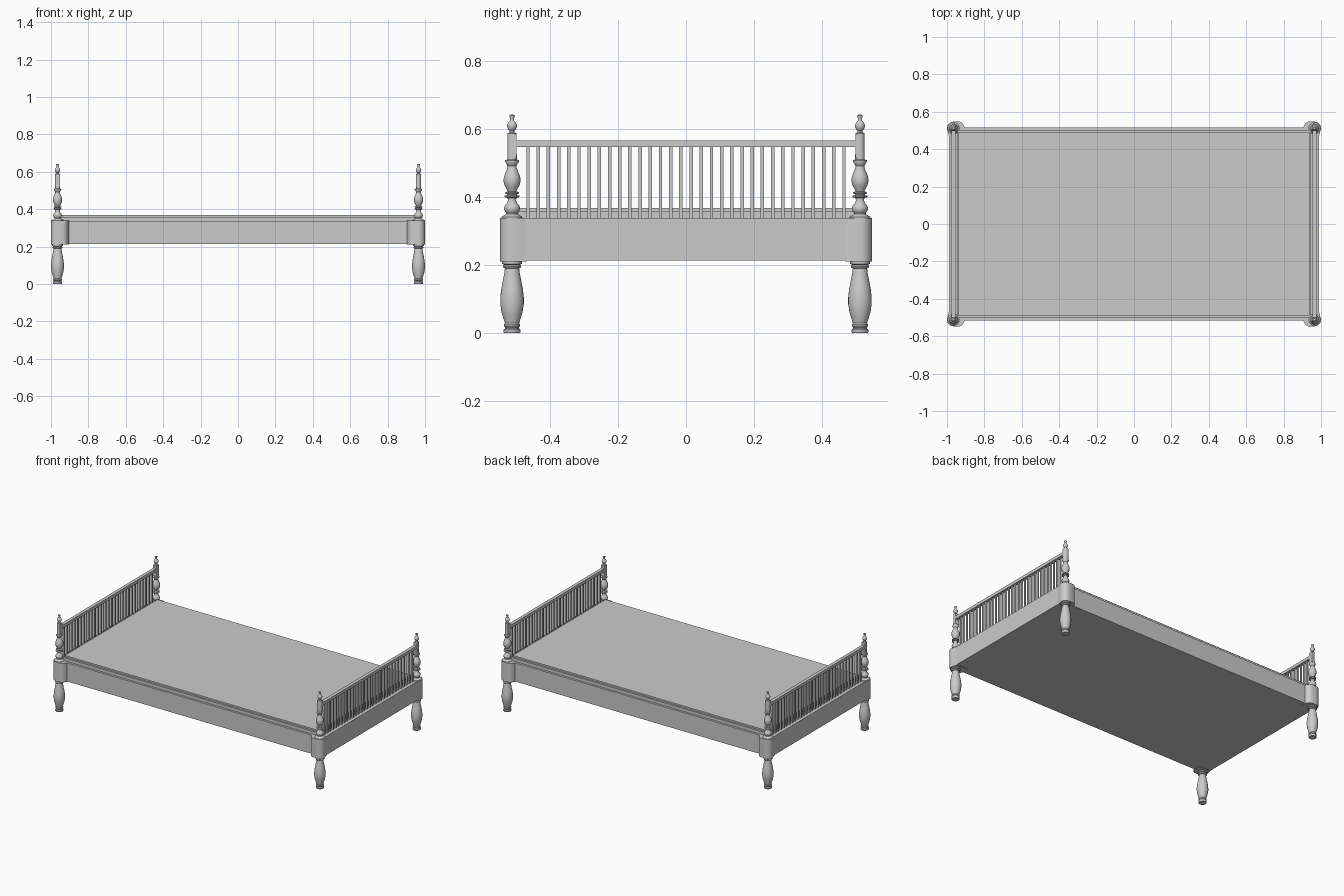
import bpy, bmesh, math

if "Cube" in bpy.data.objects:
    bpy.data.objects.remove(bpy.data.objects["Cube"])

PX, PY = 0.965, 0.512   # corner post axis


def finish(name, bm, mirror=(False, False), smooth=False):
    bmesh.ops.recalc_face_normals(bm, faces=bm.faces)
    me = bpy.data.meshes.new(name)
    bm.to_mesh(me)
    bm.free()
    ob = bpy.data.objects.new(name, me)
    bpy.context.collection.objects.link(ob)
    if smooth:
        bpy.ops.object.select_all(action='DESELECT')
        ob.select_set(True)
        bpy.context.view_layer.objects.active = ob
        bpy.ops.object.shade_smooth_by_angle(angle=math.radians(35))
    if any(mirror):
        m = ob.modifiers.new("Mirror", 'MIRROR')
        m.use_axis = (mirror[0], mirror[1], False)
        m.use_mirror_merge = False
    return ob


def add_box(bm, x0, x1, y0, y1, z0, z1):
    vs = bmesh.ops.create_cube(bm, size=1)['verts']
    for v in vs:
        v.co = ((x0 + x1) / 2 + v.co.x * (x1 - x0),
                (y0 + y1) / 2 + v.co.y * (y1 - y0),
                (z0 + z1) / 2 + v.co.z * (z1 - z0))


def box(name, *dims, mirror=(False, False)):
    bm = bmesh.new()
    add_box(bm, *dims)
    return finish(name, bm, mirror)


def lathe(name, profile, n=28):
    """Turned part on the post axis, from (radius, z) pairs, closed at both ends."""
    bm = bmesh.new()
    rings = [[bm.verts.new((PX + r * math.cos(2 * math.pi * i / n),
                            PY + r * math.sin(2 * math.pi * i / n), z))
              for i in range(n)] for r, z in profile]
    for a, b in zip(rings, rings[1:]):
        for i in range(n):
            j = (i + 1) % n
            bm.faces.new((a[i], a[j], b[j], b[i]))
    bm.faces.new(rings[0])
    bm.faces.new(rings[-1])
    return finish(name, bm, (True, True), True)


def prism(name, outline, z0, z1):
    bm = bmesh.new()
    f = bm.faces.new([bm.verts.new((x, y, z0)) for x, y in outline])
    g = bmesh.ops.extrude_face_region(bm, geom=[f])['geom']
    for v in g:
        if isinstance(v, bmesh.types.BMVert):
            v.co.z = z1
    return finish(name, bm, (True, True), True)


def corner_arc(r, n=10):
    return [(PX + r * math.cos(math.pi / 2 * i / n),
             PY + r * math.sin(math.pi / 2 * i / n)) for i in range(n + 1)]


# Bed frame and stepped sleeping platform
box("bed_frame", -0.99, 0.99, -0.516, 0.516, 0.213, 0.338)
box("platform_base", -0.945, 0.945, -0.502, 0.502, 0.33, 0.358)
box("platform_top", -0.94, 0.94, -0.49, 0.49, 0.35, 0.368)

# Rounded corner blocks that flare into the frame
prism("corner_block", corner_arc(0.035) + [
    (0.93, 0.547), (0.918, 0.54), (0.904, 0.515), (0.904, 0.468), (0.989, 0.468)],
    0.211, 0.339)

# Turned legs
lathe("leg", [
    (0.023, 0), (0.025, 0.003), (0.025, 0.010), (0.021, 0.013), (0.021, 0.017),
    (0.024, 0.021), (0.024, 0.025), (0.021, 0.029), (0.025, 0.042), (0.031, 0.062),
    (0.0345, 0.085), (0.0345, 0.105), (0.032, 0.128), (0.027, 0.155), (0.023, 0.175),
    (0.021, 0.190), (0.025, 0.192), (0.027, 0.196), (0.025, 0.200), (0.023, 0.201),
    (0.029, 0.204), (0.029, 0.214)])

# Turned upper posts
lathe("post_turning", [
    (0.031, 0.335), (0.031, 0.341), (0.026, 0.345), (0.018, 0.350), (0.017, 0.353),
    (0.021, 0.358), (0.0235, 0.366), (0.022, 0.374), (0.015, 0.382), (0.012, 0.390),
    (0.013, 0.398), (0.022, 0.400), (0.022, 0.404), (0.015, 0.406), (0.015, 0.409),
    (0.021, 0.411), (0.021, 0.414), (0.013, 0.417), (0.016, 0.424), (0.022, 0.434),
    (0.025, 0.447), (0.024, 0.460), (0.019, 0.473), (0.014, 0.484), (0.013, 0.492),
    (0.016, 0.497), (0.020, 0.504), (0.020, 0.508), (0.014, 0.511), (0.014, 0.525)])

# Post heads: round outside, square inside where the top rail meets
h = 0.0135
prism("post_head", corner_arc(h) + [(PX - h, PY + h), (PX - h, PY - h), (PX + h, PY - h)],
      0.515, 0.586)

# Finials
lathe("finial", [
    (0.013, 0.584), (0.013, 0.588), (0.007, 0.591), (0.007, 0.595), (0.011, 0.599),
    (0.0145, 0.607), (0.0145, 0.613), (0.011, 0.620), (0.006, 0.625), (0.005, 0.630),
    (0.008, 0.637), (0.008, 0.641), (0.004, 0.643)])

# Head and foot railings
box("top_rail", PX - 0.011, PX + 0.011, -0.501, 0.501, 0.547, 0.567, mirror=(True, False))
bm = bmesh.new()
for i in range(32):
    y = -0.465 + 0.03 * i
    add_box(bm, PX - 0.005, PX + 0.005, y - 0.005, y + 0.005, 0.334, 0.55)
finish("railing_spindles", bm, (True, False))
